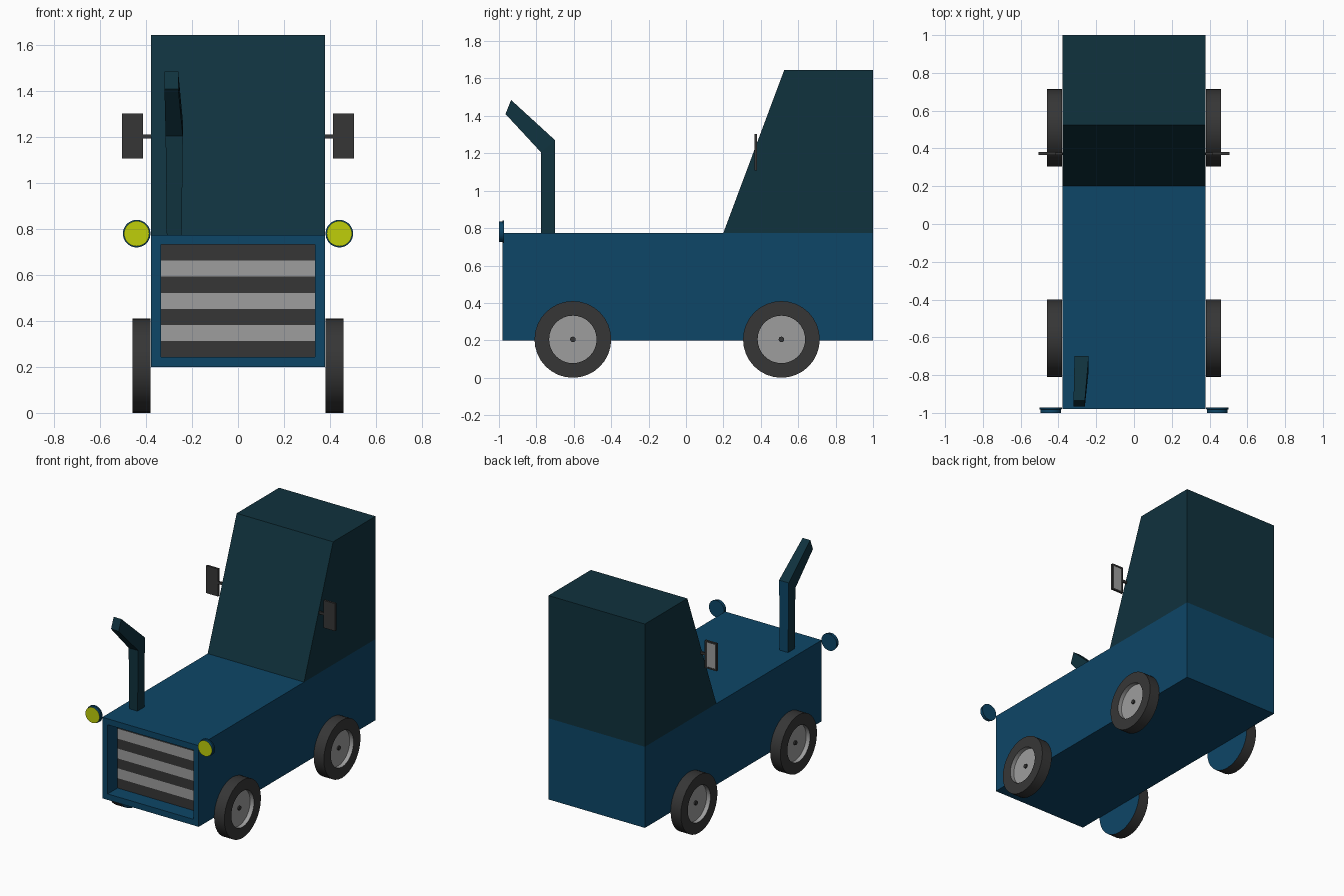
import bpy, bmesh, math
from mathutils import Vector

if "Cube" in bpy.data.objects:
    bpy.data.objects.remove(bpy.data.objects["Cube"])


def material(name, rgb):
    m = bpy.data.materials.new(name)
    m.use_nodes = True
    m.diffuse_color = (*rgb, 1)
    m.node_tree.nodes["Principled BSDF"].inputs["Base Color"].default_value = (*rgb, 1)
    return m


BLUE = material("body blue", (0.004, 0.061, 0.136))
TEAL = material("dark teal", (0.005, 0.032, 0.048))
RUBBER = material("charcoal", (0.037, 0.037, 0.037))
GREY = material("light grey", (0.34, 0.34, 0.34))
YELLOW = material("lamp yellow", (0.52, 0.62, 0.003))


def finish(name, bm, mats, smooth=False):
    bmesh.ops.recalc_face_normals(bm, faces=bm.faces)
    me = bpy.data.meshes.new(name)
    bm.to_mesh(me)
    bm.free()
    for m in mats:
        me.materials.append(m)
    ob = bpy.data.objects.new(name, me)
    bpy.context.collection.objects.link(ob)
    if smooth:
        bpy.ops.object.select_all(action="DESELECT")
        ob.select_set(True)
        bpy.context.view_layer.objects.active = ob
        bpy.ops.object.shade_smooth_by_angle(angle=math.radians(30))
    return ob


def box_mesh(lo, hi):
    lo, hi = Vector(lo), Vector(hi)
    bm = bmesh.new()
    bmesh.ops.create_cube(bm, size=1)
    for v in bm.verts:
        v.co = (lo + hi) / 2 + v.co * (hi - lo)
    bm.normal_update()
    return bm


def loft(bm, rings, slots, caps):
    """Bridge rings of points; slots gives the material of each band, caps of both ends."""
    rows = [[bm.verts.new(p) for p in ring] for ring in rings]
    n = len(rows[0])
    for a, b, slot in zip(rows, rows[1:], slots):
        for i in range(n):
            j = (i + 1) % n
            bm.faces.new((a[i], a[j], b[j], b[i])).material_index = slot
    for row, slot in zip((rows[0], rows[-1]), caps):
        bm.faces.new(row).material_index = slot


def lathe(name, origin, axis, profile, slots, caps, mats, segments=32):
    """Turn (distance along axis, radius) pairs around a horizontal axis."""
    axis, up = Vector(axis), Vector((0, 0, 1))
    side = axis.cross(up)
    turn = [2 * math.pi * i / segments for i in range(segments)]
    rings = [[Vector(origin) + axis * d + (side * math.cos(t) + up * math.sin(t)) * r
              for t in turn] for d, r in profile]
    bm = bmesh.new()
    loft(bm, rings, slots, caps)
    return finish(name, bm, mats, smooth=True)


W = 0.378      # half width of the body
FLOOR, DECK = 0.2, 0.775

# Body with a recessed, striped grille
bm = box_mesh((-W, -0.98, FLOOR), (W, 1, DECK))
grille = next(f for f in bm.faces if f.normal.y < -0.9)
bmesh.ops.inset_individual(bm, faces=[grille], thickness=0.06)
bmesh.ops.inset_individual(bm, faces=[grille], thickness=0, depth=-0.11)
bottom = min(v.co.z for v in grille.verts)
band = (max(v.co.z for v in grille.verts) - bottom) / 7
for i in range(1, 7):
    back = [f for f in bm.faces if all(abs(v.co.y + 0.87) < 0.001 for v in f.verts)]
    geom = back + list({e for f in back for e in f.edges} | {v for f in back for v in f.verts})
    bmesh.ops.bisect_plane(bm, geom=geom, plane_co=(0, 0, bottom + i * band), plane_no=(0, 0, 1))
for f in bm.faces:
    if all(abs(v.co.y + 0.87) < 0.001 for v in f.verts):
        row = int((f.calc_center_median().z - bottom) / band)
        f.material_index = 1 + row % 2
finish("body", bm, [BLUE, RUBBER, GREY])

# Cab with a sloping front
bm = bmesh.new()
side = [(0.2, DECK), (0.525, 1.645), (1, 1.645), (1, DECK)]
loft(bm, [[(x, y, z) for y, z in side] for x in (-W, W)], [0], [0, 0])
finish("cab", bm, [TEAL])

# Bent exhaust stack: each level has its right and left x, then front and back (y, z)
levels = [(-0.31, -0.245, (-0.775, DECK), (-0.70, DECK)),
          (-0.315, -0.24, (-0.775, 1.205), (-0.70, 1.27)),
          (-0.32, -0.26, (-0.965, 1.41), (-0.935, 1.485))]
bm = bmesh.new()
loft(bm, [[(r, *f), (l, *f), (l, *b), (r, *b)] for r, l, f, b in levels], [0, 0], [0, 0])
bmesh.ops.recalc_face_normals(bm, faces=bm.faces)
for f in bm.faces:
    if f.normal.y > 0.9:
        f.material_index = 1
finish("exhaust_stack", bm, [TEAL, BLUE])

for s, label in ((1, "left"), (-1, "right")):
    # Wheels: blue inner face, dark tyre, recessed grey hub and a small axle cap
    for y, end in ((-0.605, "front"), (0.51, "rear")):
        lathe(f"{end}_{label}_wheel", (s * 0.38, y, 0.205), (s, 0, 0),
              [(0, 0.205), (0.08, 0.205), (0.08, 0.127), (0.05, 0.127)],
              [1, 1, 2], [0, 2], [BLUE, RUBBER, GREY])
        lathe(f"{end}_{label}_axle_cap", (s * 0.38, y, 0.205), (s, 0, 0),
              [(0.045, 0.015), (0.06, 0.015)], [0], [0, 0], [RUBBER], 12)

    # Headlamp with a yellow lens facing forward
    lathe(f"{label}_headlamp", (s * 0.441, -0.972, 0.78), (0, -1, 0),
          [(0, 0.06), (0.008, 0.06), (0.01, 0.055), (0.028, 0.055)],
          [0, 0, 0], [0, 1], [BLUE, YELLOW])

    # Mirror plate with a grey glass inset on its rear side, and its arm
    x0, x1 = sorted((s * 0.413, s * 0.505))
    bm = box_mesh((x0, 0.365, 1.107), (x1, 0.38, 1.302))
    glass = next(f for f in bm.faces if f.normal.y > 0.9)
    bmesh.ops.inset_individual(bm, faces=[glass], thickness=0.015)
    bmesh.ops.inset_individual(bm, faces=[glass], thickness=0, depth=-0.004)
    glass.material_index = 1
    finish(f"{label}_mirror", bm, [RUBBER, GREY])
    x0, x1 = sorted((s * 0.37, s * 0.415))
    finish(f"{label}_mirror_arm", box_mesh((x0, 0.366, 1.195), (x1, 0.379, 1.212)), [RUBBER])
